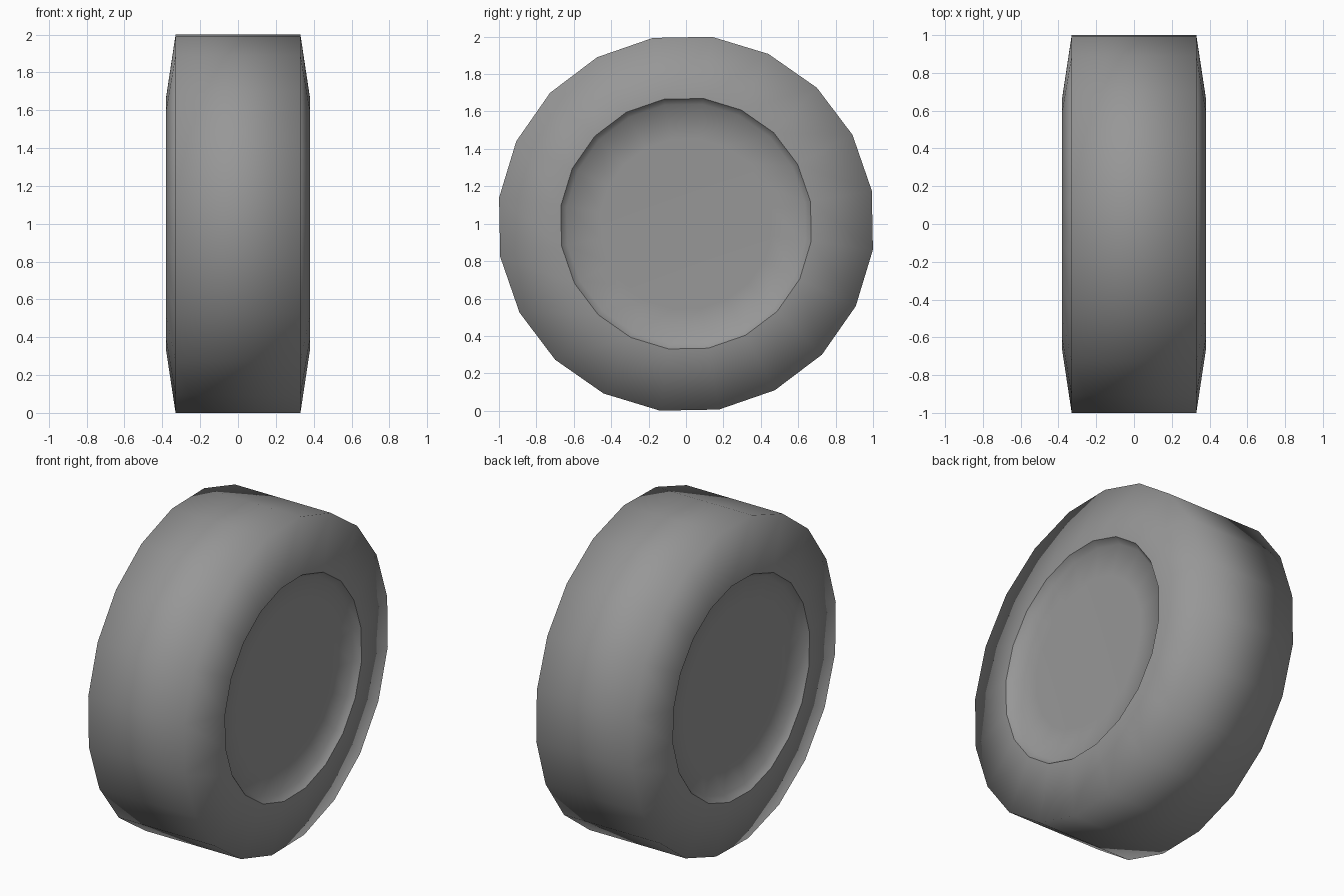
import bpy, bmesh
from math import cos, sin, radians

if "Cube" in bpy.data.objects:
    bpy.data.objects.remove(bpy.data.objects["Cube"])

SIDES = 20
PHASE = radians(10.1)

rubber = bpy.data.materials.new("dark_grey")
rubber.diffuse_color = (0.31, 0.31, 0.31, 1)
rubber.use_nodes = True
rubber.node_tree.nodes["Principled BSDF"].inputs["Base Color"].default_value = rubber.diffuse_color


def lathe(name, profile, cap=False):
    """Revolve (x, radius) points around the horizontal axle at z = 1."""
    bm = bmesh.new()
    rings = []
    for x, r in profile:
        ring = []
        for k in range(SIDES):
            a = PHASE + radians(360 / SIDES) * k
            ring.append(bm.verts.new((x, r * cos(a), 1 + r * sin(a))))
        rings.append(ring)
    for a, b in zip(rings, rings[1:]):
        for k in range(SIDES):
            n = (k + 1) % SIDES
            bm.faces.new((a[k], a[n], b[n], b[k]))
    if cap:
        bm.faces.new(rings[-1])
    bmesh.ops.recalc_face_normals(bm, faces=bm.faces)
    # a dish must face outwards along the axle
    if cap:
        bm.faces.ensure_lookup_table()
        side = 1 if profile[0][0] > 0 else -1
        if bm.faces[-1].normal.x * side < 0:
            bmesh.ops.reverse_faces(bm, faces=bm.faces)
    for f in bm.faces:
        f.smooth = True
    mesh = bpy.data.meshes.new(name)
    bm.to_mesh(mesh)
    bm.free()
    mesh.materials.append(rubber)
    obj = bpy.data.objects.new(name, mesh)
    bpy.context.collection.objects.link(obj)
    return obj


# Tyre: tread and both sidewalls, softly shaded across the shoulders
lathe("tyre", [(-0.38, 0.676), (-0.33, 1.009), (0.33, 1.009), (0.38, 0.676)])

# Recessed hub dish on each side
for side, label in ((1, "right"), (-1, "left")):
    dish = [(0.38, 0.676), (0.34, 0.645), (0.332, 0.46)]
    lathe(label + "_hub", [(side * x, r) for x, r in dish], cap=True)
